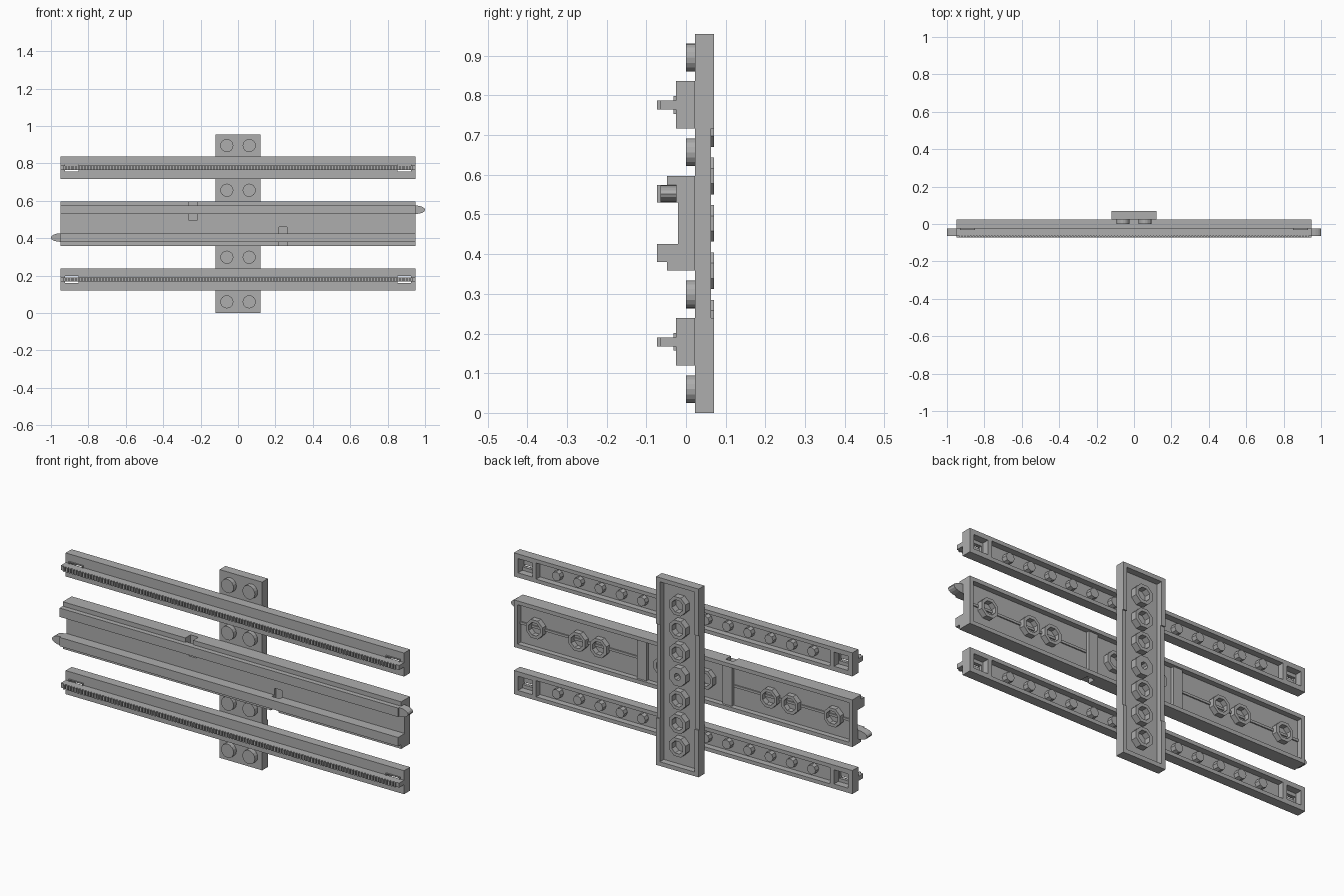
import bpy, bmesh, math
from mathutils import Matrix, Vector

if "Cube" in bpy.data.objects:
    bpy.data.objects.remove(bpy.data.objects["Cube"])

P = 0.1194          # stud pitch
MID = 4 * P         # height of the centre line
BACK = 0.023        # plane where track parts meet the plate

grey = bpy.data.materials.new("mid_grey")
grey.use_nodes = True
grey.diffuse_color = (0.42, 0.42, 0.42, 1)
grey.node_tree.nodes["Principled BSDF"].inputs["Base Color"].default_value = (0.42, 0.42, 0.42, 1)


def box(bm, x, y, z):
    """Box from three (low, high) ranges."""
    size = [r[1] - r[0] for r in (x, y, z)]
    mid = Vector([(r[0] + r[1]) / 2 for r in (x, y, z)])
    bmesh.ops.create_cube(bm, size=1, matrix=Matrix.Translation(mid) @ Matrix.Diagonal((*size, 1)))


def peg(bm, x, z, y, r, sides):
    """Solid cylinder along y."""
    mid = Matrix.Translation((x, (y[0] + y[1]) / 2, z))
    bmesh.ops.create_cone(bm, cap_ends=True, segments=sides, radius1=r, radius2=r,
                          depth=y[1] - y[0], matrix=mid @ Matrix.Rotation(math.pi / 2, 4, "X"))


def tube(bm, x, z, y, outer, inner, sides=8):
    """Hollow cylinder along y."""
    rings = []
    for r, d in ((outer, y[0]), (outer, y[1]), (inner, y[1]), (inner, y[0])):
        angles = [math.tau * (i + 0.5) / sides for i in range(sides)]
        rings.append([bm.verts.new((x + r * math.cos(a), d, z + r * math.sin(a))) for a in angles])
    for k in range(4):
        a, b = rings[k], rings[(k + 1) % 4]
        for i in range(sides):
            j = (i + 1) % sides
            bm.faces.new((a[i], a[j], b[j], b[i]))


def extrude_x(bm, profile, x):
    """Extrude a (y, z) outline along x."""
    face = bm.faces.new([bm.verts.new((x[0], y, z)) for y, z in profile])
    out = bmesh.ops.extrude_face_region(bm, geom=[face])["geom"]
    moved = [v for v in out if isinstance(v, bmesh.types.BMVert)]
    bmesh.ops.translate(bm, vec=(x[1] - x[0], 0, 0), verts=moved)


def finish(name, bm):
    bmesh.ops.recalc_face_normals(bm, faces=bm.faces)
    mesh = bpy.data.meshes.new(name)
    bm.to_mesh(mesh)
    bm.free()
    mesh.materials.append(grey)
    obj = bpy.data.objects.new(name, mesh)
    bpy.context.scene.collection.objects.link(obj)
    return obj


def carve(obj, *ranges):
    """Cut boxes out of a solid, one after another."""
    for r in ranges:
        bm = bmesh.new()
        box(bm, *r)
        cutter = finish("cutter", bm)
        cutter.hide_render = True
        mod = obj.modifiers.new("cut", "BOOLEAN")
        mod.operation, mod.solver, mod.object = "DIFFERENCE", "EXACT", cutter
        bpy.context.view_layer.objects.active = obj
        bpy.ops.object.modifier_apply(modifier=mod.name)
        bpy.data.objects.remove(cutter)


def around(c, h):
    return (c - h, c + h)


# Upright plate, hollow at the back with lowered side walls
bm = bmesh.new()
box(bm, around(0, P), (BACK, 0.07), (0, 8 * P))
plate = finish("plate", bm)
carve(plate,
      (around(0, 0.098), (0.038, 0.1), (0.021, 8 * P - 0.021)),
      ((0.09, 0.2), (0.063, 0.1), (2 * P, 6 * P)),
      ((-0.2, -0.09), (0.063, 0.1), (2 * P, 6 * P)))

bm = bmesh.new()
for row in range(8):
    for side in (-1, 1):
        peg(bm, side * P / 2, (row + 0.5) * P, (0, BACK + 0.002), 0.035, 16)
finish("plate_studs", bm)

bm = bmesh.new()
for k in range(1, 8):
    tube(bm, 0, k * P, (0.037, 0.07), 0.05, 0.018 if k == 4 else 0.033)
finish("plate_tubes", bm)

# Toothed side rails
for label, c in (("lower", 1.5 * P), ("upper", 6.5 * P)):
    bm = bmesh.new()
    box(bm, around(0, 0.95), (-0.025, BACK), around(c, P / 2))
    rail = finish(label + "_rail", bm)
    cuts = [(around(0, 0.825), (-0.008, 0.1), around(c, 0.041))]
    for s in (-1, 1):
        cuts.append((around(s * 0.887, 0.04), (-0.012, 0.1), around(c, 0.036)))
        cuts.append((around(s * 0.89, 0.036), (-0.1, 0.0), around(c, 0.019)))
    carve(rail, *cuts)

    bm = bmesh.new()
    for i in range(-6, 7):
        peg(bm, i * P, c, (-0.009, 0.019), 0.024, 8)
    finish(label + "_rail_pegs", bm)

    # Rims around the end slots
    bm = bmesh.new()
    for s in (-1, 1):
        for e in (-1, 1):
            box(bm, around(s * 0.89, 0.04), (-0.031, -0.024), around(c + e * 0.0205, 0.002))
            box(bm, around(s * 0.89 + e * 0.038, 0.002), (-0.031, -0.024), around(c, 0.0205))
    finish(label + "_slot_rims", bm)

    # Rack
    bm = bmesh.new()
    box(bm, around(0, 0.95), (-0.064, -0.0245), around(c, 0.0115))
    for i in range(-58, 59):
        box(bm, around(i * 0.016, 0.0045), (-0.073, -0.0635), around(c, 0.0115))
    finish(label + "_rack", bm)

# Centre track: half of the section, mirrored about the middle
half = [(BACK, P), (-0.048, P), (-0.048, 0.097), (-0.073, 0.097), (-0.073, 0.052), (-0.02, 0.052)]
section = [(y, MID + z) for y, z in half] + [(y, MID - z) for y, z in reversed(half)]
bm = bmesh.new()
extrude_x(bm, section, (-0.95, 0.95))
track = finish("track", bm)
cuts = []
for lo, hi in ((-0.93, -0.266), (-0.214, 0.214), (0.266, 0.93)):
    cuts.append(((lo, hi), (-0.004, 0.1), around(MID, 0.1)))
for s in (-1, 1):
    # Locking slot: passes under the rail and opens the outer lip
    cuts.append((around(-s * 0.24, 0.026), (0.012, 0.1), around(MID, 0.1)))
    tunnel = sorted((MID + s * 0.018, MID + s * 0.15))
    lip = sorted((MID + s * 0.097, MID + s * 0.15))
    cuts.append((around(-s * 0.24, 0.022), (-0.04, -0.006), tunnel))
    cuts.append((around(-s * 0.24, 0.022), (-0.1, -0.03), lip))
carve(track, *cuts)

bm = bmesh.new()
for s in (-1, 1):
    for k in (1, 4, 5, 7):
        tube(bm, s * k * P, MID, (-0.005, BACK), 0.05, 0.034)
    box(bm, sorted((s * 0.27, s * 0.94)), (-0.005, 0.002), around(MID, 0.006))
finish("track_tubes_and_rib", bm)

# Rounded joining tips, one at each end
for label, s in (("left", 1), ("right", -1)):
    bm = bmesh.new()
    c = MID + s * 0.0745
    pts = [(s * 0.94, -0.0225)]
    for i in range(9):
        a = math.pi * (i / 8 - 0.5)
        pts.append((s * (0.95 + 0.05 * math.cos(a)), 0.0225 * math.sin(a)))
    pts.append((s * 0.94, 0.0225))
    face = bm.faces.new([bm.verts.new((x, -0.064, c + z)) for x, z in pts])
    out = bmesh.ops.extrude_face_region(bm, geom=[face])["geom"]
    bmesh.ops.translate(bm, vec=(0, 0.04, 0), verts=[v for v in out if isinstance(v, bmesh.types.BMVert)])
    finish(label + "_joining_tip", bm)
